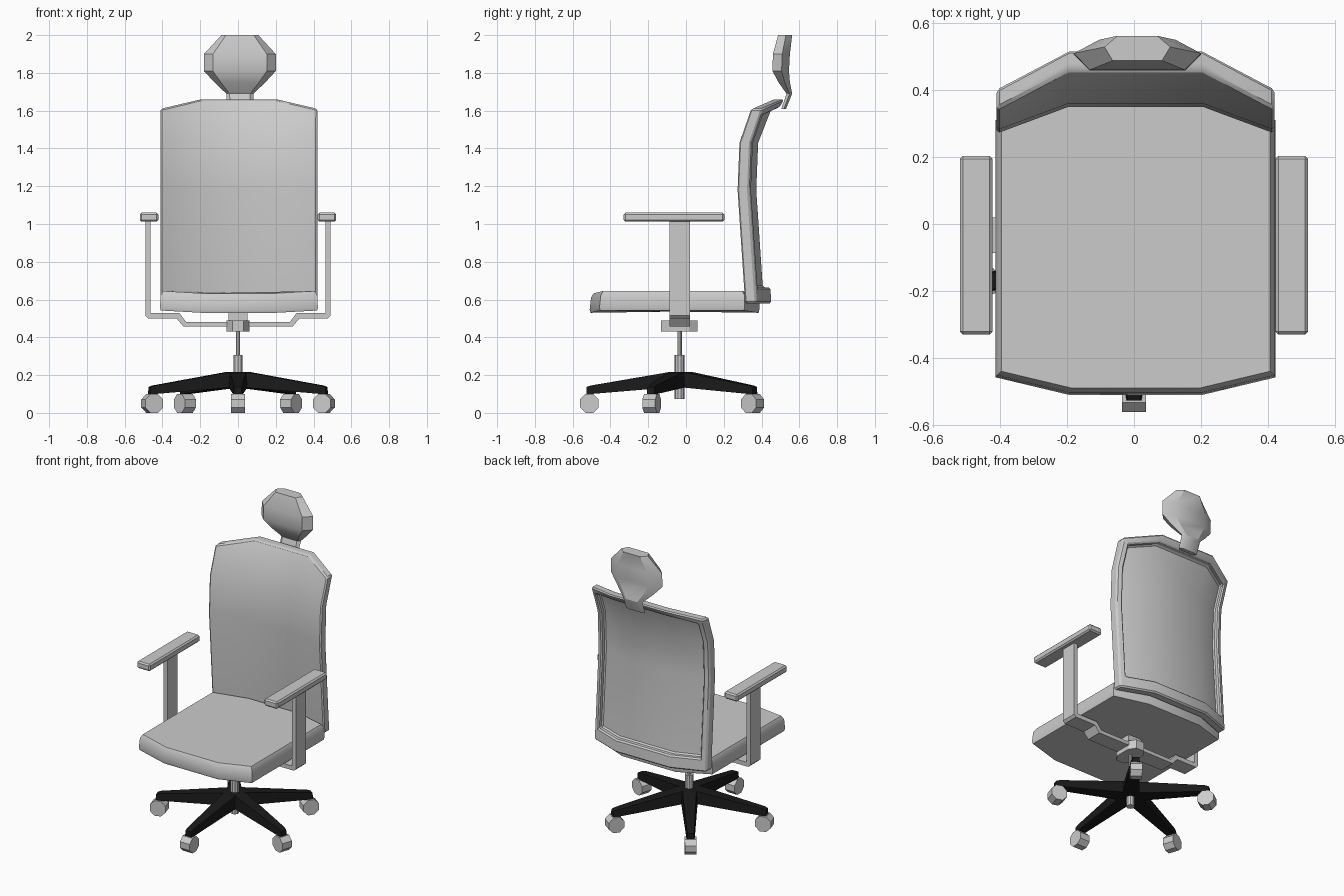
import bpy, bmesh, math
from mathutils import Matrix, Vector

if "Cube" in bpy.data.objects:
    bpy.data.objects.remove(bpy.data.objects["Cube"])

CY = -0.034          # y of the central column
black = bpy.data.materials.new("black_plastic")
black.diffuse_color = (0.01, 0.01, 0.01, 1)
black.use_nodes = True
black.node_tree.nodes["Principled BSDF"].inputs["Base Color"].default_value = black.diffuse_color


def finish(name, bm, bevel=0, segs=1, mat=None, xf=None):
    bmesh.ops.recalc_face_normals(bm, faces=bm.faces)
    if bevel:
        sharp = [e for e in bm.edges if e.is_manifold and e.calc_face_angle() > math.radians(42)]
        bmesh.ops.bevel(bm, geom=sharp, offset=bevel, segments=segs, profile=0.5,
                        affect='EDGES', clamp_overlap=True)
    if xf:
        bm.transform(xf)
    me = bpy.data.meshes.new(name)
    bm.to_mesh(me)
    bm.free()
    ob = bpy.data.objects.new(name, me)
    bpy.context.collection.objects.link(ob)
    if mat:
        me.materials.append(mat)
    return ob


def loft(name, rings, **kw):
    """Skin a list of equal-length point rings and cap both ends."""
    bm = bmesh.new()
    vs = [[bm.verts.new(p) for p in r] for r in rings]
    n = len(rings[0])
    for a, b in zip(vs, vs[1:]):
        for i in range(n):
            bm.faces.new((a[i], a[(i + 1) % n], b[(i + 1) % n], b[i]))
    bm.faces.new(vs[0])
    bm.faces.new(vs[-1])
    return finish(name, bm, **kw)


def box(name, lo, hi, **kw):
    rect = [(lo[0], lo[1]), (hi[0], lo[1]), (hi[0], hi[1]), (lo[0], hi[1])]
    return loft(name, [[(x, y, z) for x, y in rect] for z in (lo[2], hi[2])], **kw)


def cylinder(name, r, depth, sides, xf, **kw):
    bm = bmesh.new()
    bmesh.ops.create_cone(bm, cap_ends=True, segments=sides, radius1=r, radius2=r, depth=depth)
    return finish(name, bm, xf=xf, **kw)


def lerp_table(table, t):
    for (a, va), (b, vb) in zip(table, table[1:]):
        if t <= b:
            return va + (vb - va) * (t - a) / (b - a)
    return table[-1][1]


# Seat: dished cushion with chamfered corners
half = [(0.2, -0.51), (0.418, -0.458), (0.418, 0.31), (0.2, 0.388)]
outline = half + [(-x, y) for x, y in reversed(half)]
rings = []
for z, s, dy in ((0.53, 0.99, 0), (0.545, 1, 0), (0.61, 0.992, 0.003), (0.633, 0.96, 0.0)):
    rings.append([(0.005 + x * s, y * s + dy, z + (0.012 if abs(x) > 0.3 else 0)) for x, y in outline])
loft("seat", rings)

# Backrest: curved sheet with a raised rim on its rear side
side_y = [(0.58, 0.31), (1.18, 0.27), (1.43, 0.28), (1.61, 0.342)]
bulge = [(0.58, 0.08), (1.43, 0.08), (1.61, 0.115)]
xs = [-0.415, -0.375, -0.2, 0.2, 0.375, 0.415]
zs = [0.58, 0.665, 1.18, 1.43, 1.565, 1.61]
bm = bmesh.new()
grid = []
for z in zs:
    row = []
    for x in xs:
        mid = min(1, (0.415 - abs(x)) / 0.215)
        lift = 0.05 * mid if z > 1.5 else 0
        row.append(bm.verts.new((x + 0.005, lerp_table(side_y, z) + mid * lerp_table(bulge, z), z + lift)))
    grid.append(row)
layer = bm.faces.layers.int.new("rim")
for j in range(5):
    for i in range(5):
        f = bm.faces.new((grid[j][i], grid[j][i + 1], grid[j + 1][i + 1], grid[j + 1][i]))
        f[layer] = int(i in (0, 4) or j in (0, 4))


def push(faces, dy, keep):
    out = bmesh.ops.extrude_face_region(bm, geom=faces, use_keep_orig=keep)["geom"]
    bmesh.ops.translate(bm, vec=(0, dy, 0), verts=[g for g in out if isinstance(g, bmesh.types.BMVert)])
    if not keep:
        old = [f for f in faces if f.is_valid]
        bmesh.ops.delete(bm, geom=old, context='FACES')
    return [g for g in out if isinstance(g, bmesh.types.BMFace)]


rear = push(bm.faces[:], 0.022, True)
push([f for f in rear if f[layer]], 0.04, False)
finish("backrest", bm, bevel=0.009)

# Headrest with its neck
rings = []
for z, w, yf, yb in ((1.61, 0.07, 0.505, 0.53), (1.69, 0.072, 0.532, 0.562), (1.75, 0.135, 0.49, 0.55),
                     (1.81, 0.19, 0.458, 0.545), (1.9, 0.19, 0.46, 0.55), (2.0, 0.098, 0.488, 0.562)):
    ym = yf + (yb - yf) * 0.55
    sec = [(-0.75 * w, yf), (0.75 * w, yf), (w, ym), (0.6 * w, yb), (-0.6 * w, yb), (-w, ym)]
    rings.append([(0.01 + x, y, z) for x, y in sec])
loft("headrest", rings)

# Armrest pads and the bent support bars below them
for s, side in ((1, "right"), (-1, "left")):
    xa, xb = sorted((0.422 * s, 0.52 * s))
    box("armrest_pad_" + side, (xa, -0.33, 1.013), (xb, 0.203, 1.06), bevel=0.009)
    bar = [(0.49, 1.02), (0.49, 0.515), (0.475, 0.5), (0.325, 0.5), (0.29, 0.458), (0, 0.458),
           (0, 0.482), (0.275, 0.482), (0.31, 0.528), (0.462, 0.528), (0.462, 1.02)]
    loft("armrest_bar_" + side, [[(x * s, y, z) for x, z in bar] for y in (-0.087, 0.02)])

# Tilt mechanism and gas lift
hub = [(-0.06, -0.085), (-0.03, -0.132), (0.03, -0.132), (0.06, -0.085),
       (0.06, 0.015), (0.03, 0.06), (-0.03, 0.06), (-0.06, 0.015)]
loft("tilt_mechanism", [[(x, y, z) for x, y in hub] for z in (0.43, 0.49)])
box("seat_mount", (-0.05, -0.08, 0.48), (0.05, 0.01, 0.54))
cylinder("lift_rod", 0.012, 0.16, 10, Matrix.Translation((0, CY, 0.365)))
cylinder("lift_column", 0.026, 0.235, 10, Matrix.Translation((0, CY, 0.19)))

# Five-legged base with casters, one leg pointing forward
for k in range(5):
    turn = Matrix.Translation((0, CY, 0)) @ Matrix.Rotation(math.radians(72 * k - 90), 4, 'Z')
    rings = []
    for r, w, z0, z1 in ((0, 0.05, 0.135, 0.217), (0.05, 0.05, 0.135, 0.217),
                         (0.47, 0.026, 0.1, 0.145), (0.493, 0.022, 0.1, 0.137)):
        rings.append([(r, -w, z0), (r, w, z0), (r, w * 0.85, z1), (r, -w * 0.85, z1)])
    loft(f"base_leg_{k + 1}", rings, mat=black, xf=turn)
    cylinder(f"caster_{k + 1}", 0.054, 0.072, 8,
             turn @ Matrix.Translation((0.478, 0, 0.05)) @ Matrix.Rotation(math.pi / 2, 4, 'X')
             @ Matrix.Rotation(math.pi / 8, 4, 'Z'))

# Smooth shading with crisp edges
for ob in bpy.context.collection.objects:
    ob.select_set(True)
    bpy.context.view_layer.objects.active = ob
bpy.ops.object.shade_smooth_by_angle(angle=math.radians(30))
